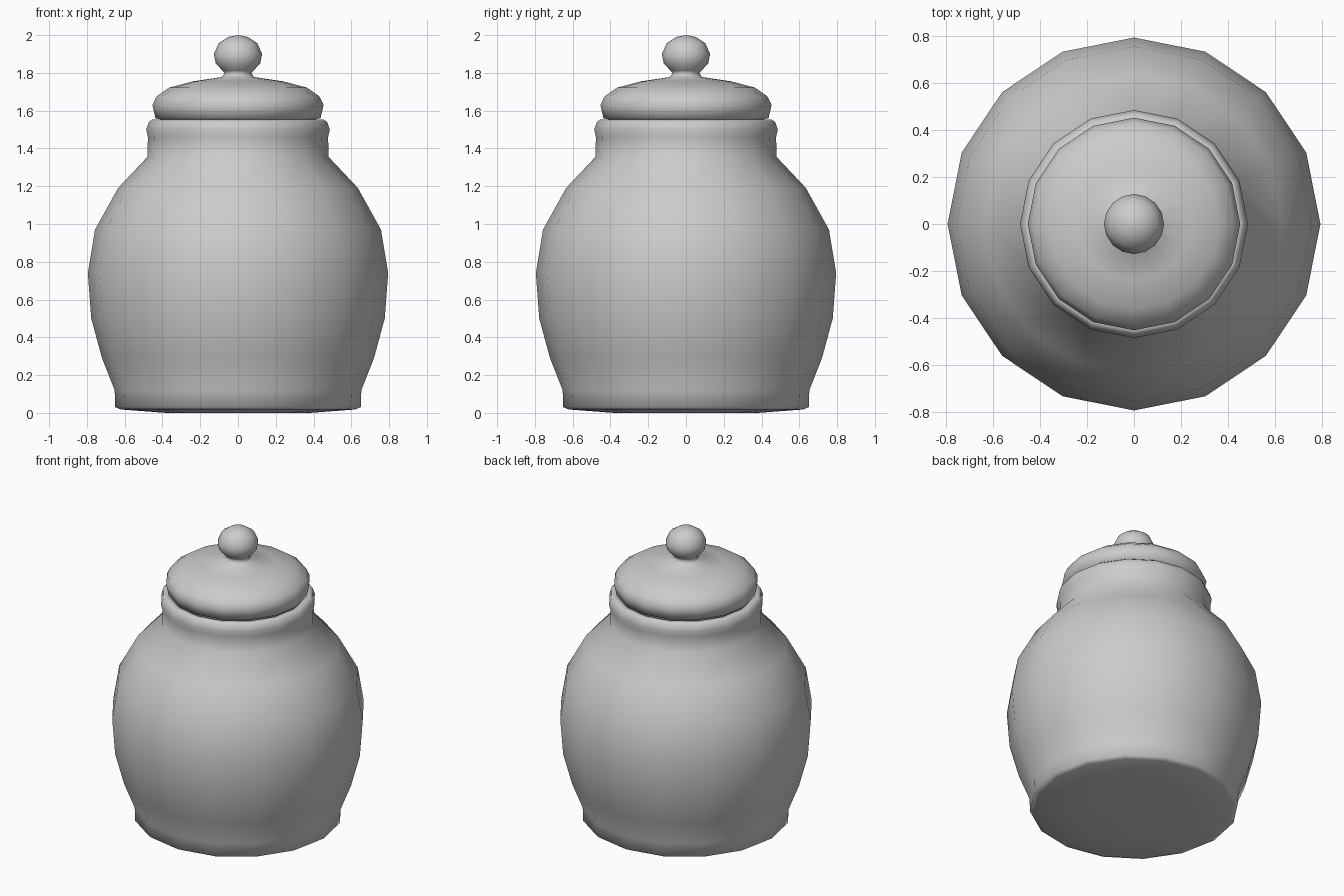
import bpy, bmesh, math

if "Cube" in bpy.data.objects:
    bpy.data.objects.remove(bpy.data.objects["Cube"])

SIDES = 16


def lathe(name, profile):
    """Revolve (radius, z) points around z; radius 0 makes a pole."""
    bm = bmesh.new()
    rings = []
    for r, z in profile:
        if r == 0:
            rings.append([bm.verts.new((0, 0, z))] * SIDES)
        else:
            rings.append([bm.verts.new((r * math.cos(2 * math.pi * i / SIDES),
                                        r * math.sin(2 * math.pi * i / SIDES), z))
                          for i in range(SIDES)])
    for a, b in zip(rings, rings[1:]):
        for i in range(SIDES):
            j = (i + 1) % SIDES
            corners = list(dict.fromkeys([a[i], a[j], b[j], b[i]]))
            bm.faces.new(corners)
    bmesh.ops.recalc_face_normals(bm, faces=bm.faces)
    for f in bm.faces:
        f.smooth = True
    mesh = bpy.data.meshes.new(name)
    bm.to_mesh(mesh)
    bm.free()
    obj = bpy.data.objects.new(name, mesh)
    bpy.context.collection.objects.link(obj)
    return obj


# hollow jar: base, belly, neck, rim, then the inside wall
lathe("jar_body", [
    (0, 0.005), (0.38, 0.0), (0.62, 0.018), (0.65, 0.03), (0.653, 0.12),
    (0.72, 0.29), (0.777, 0.50), (0.795, 0.74), (0.757, 0.97), (0.635, 1.19),
    (0.48, 1.355), (0.477, 1.46), (0.486, 1.50), (0.472, 1.54), (0.455, 1.552),
    (0.42, 1.545), (0.41, 1.36), (0.57, 1.17), (0.69, 0.96), (0.73, 0.74),
    (0.71, 0.50), (0.65, 0.29), (0.58, 0.10), (0, 0.07)])

# lid with round knob
lathe("lid", [
    (0, 1.555), (0.40, 1.552), (0.437, 1.56), (0.453, 1.63), (0.432, 1.675),
    (0.365, 1.722), (0.24, 1.755), (0.085, 1.778), (0.07, 1.80), (0.082, 1.812),
    (0.118, 1.85), (0.128, 1.90), (0.102, 1.957), (0.052, 1.99), (0, 2.0)])
